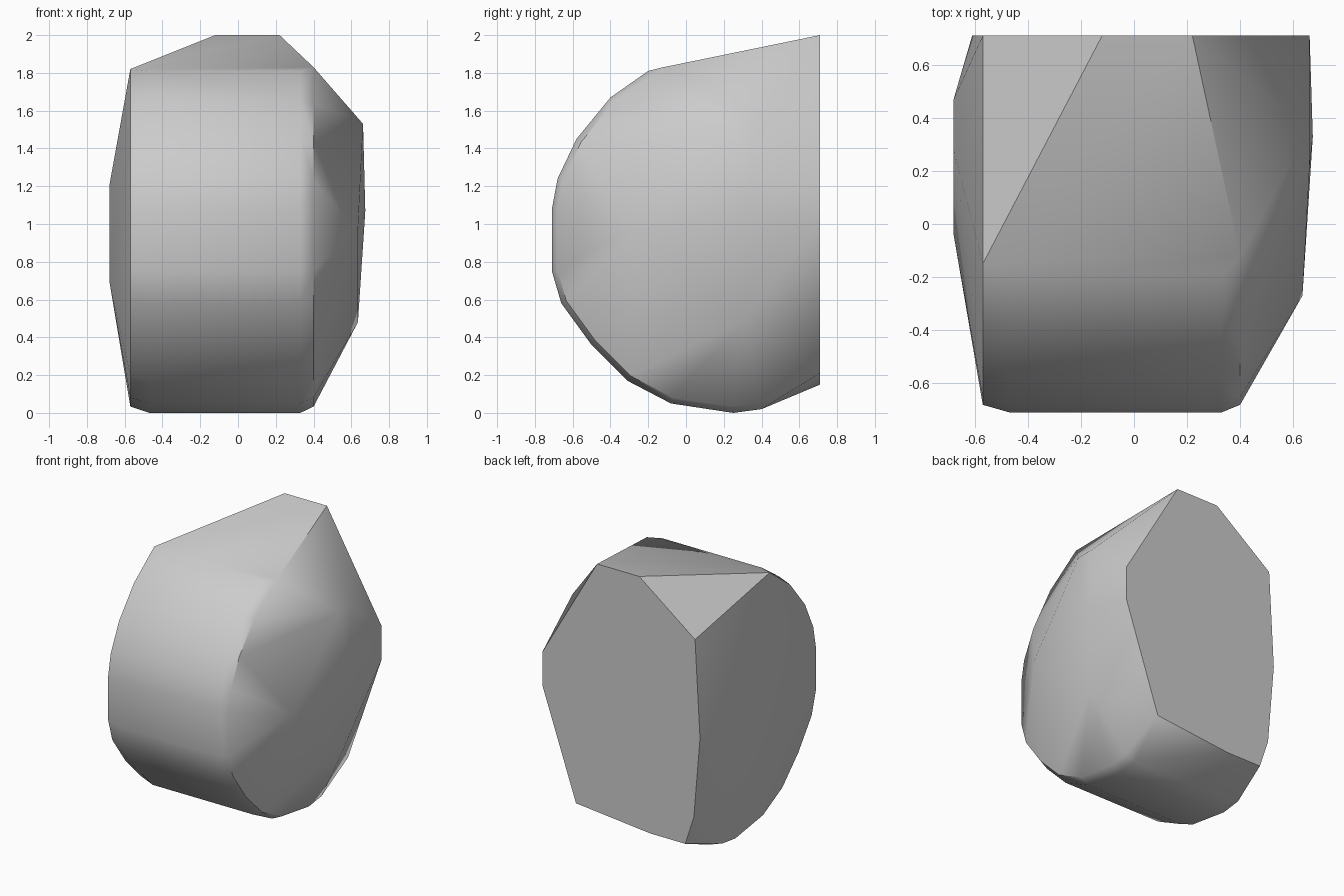
import bpy
import bmesh
import math
from mathutils import Vector

old_cube = bpy.data.objects.get("Cube")
if old_cube:
    bpy.data.objects.remove(old_cube, do_unlink=True)


def make_material(name, value):
    material = bpy.data.materials.new(name)
    material.use_nodes = True
    colour = (value, value, value, 1)
    material.diffuse_color = colour
    material.node_tree.nodes["Principled BSDF"].inputs["Base Color"].default_value = colour
    return material


def slice_at(x, outline):
    """Place an outline of (y, z) pairs across the stone at x."""
    return [Vector((x, y, z)) for y, z in outline]


def shrink(outline, factor, centre_y=0.1, centre_z=0.95):
    return [(centre_y + (y - centre_y) * factor,
             centre_z + (z - centre_z) * factor) for y, z in outline]


def build_hull(name, points, material):
    """Wrap the points in a convex skin and smooth its gentle edges."""
    bm = bmesh.new()
    for point in points:
        bm.verts.new(point)
    result = bmesh.ops.convex_hull(bm, input=bm.verts[:])
    unused = [item for item in result["geom_interior"] + result["geom_unused"]
              if isinstance(item, bmesh.types.BMVert) and item.is_valid]
    bmesh.ops.delete(bm, geom=list(set(unused)), context='VERTS')
    bmesh.ops.dissolve_limit(bm, angle_limit=math.radians(1),
                             verts=bm.verts[:], edges=bm.edges[:])
    bmesh.ops.recalc_face_normals(bm, faces=bm.faces[:])
    mesh = bpy.data.meshes.new(name)
    bm.to_mesh(mesh)
    bm.free()
    mesh.materials.append(material)
    stone = bpy.data.objects.new(name, mesh)
    bpy.context.collection.objects.link(stone)
    bpy.ops.object.select_all(action='DESELECT')
    stone.select_set(True)
    bpy.context.view_layer.objects.active = stone
    bpy.ops.object.shade_smooth_by_angle(angle=math.radians(40))
    return stone


# Rounded front band, from the crown down and under the base
band = [(-.2, 1.81), (-.4, 1.67), (-.58, 1.45), (-.68, 1.24), (-.71, 1.08),
        (-.71, .75), (-.66, .58), (-.5, .36), (-.31, .17), (-.08, .05),
        (.25, 0), (.4, .02)]
rim = shrink(band, 0.965)

points = slice_at(-.47, band) + slice_at(.33, band)
points += slice_at(-.57, rim) + slice_at(.4, rim)

# Upper corners of the two rims
points += slice_at(-.57, [(-.15, 1.82)]) + slice_at(.4, [(-.12, 1.83)])

# Shallow bulge on one side and the deeper, faceted bulge on the other
points += slice_at(-.68, [(.47, 1.05), (.28, 1.21), (-.04, .69)])
points += slice_at(.635, [(-.27, .97), (.3, .48)])
points += slice_at(.662, [(.22, 1.53), (.36, 1.53)])
points += slice_at(.674, [(.33, 1.07)])

# Flat cut back
back_y = 0.71
back = [(.22, 2), (-.12, 2), (-.57, 1.66), (-.61, .95), (-.56, .36),
        (-.49, .15), (-.21, .15), (.39, .21), (.662, 1), (.662, 1.24)]
points += [Vector((x, back_y, z)) for x, z in back]

build_hull("cut_stone", points, make_material("stone grey", 0.6))
